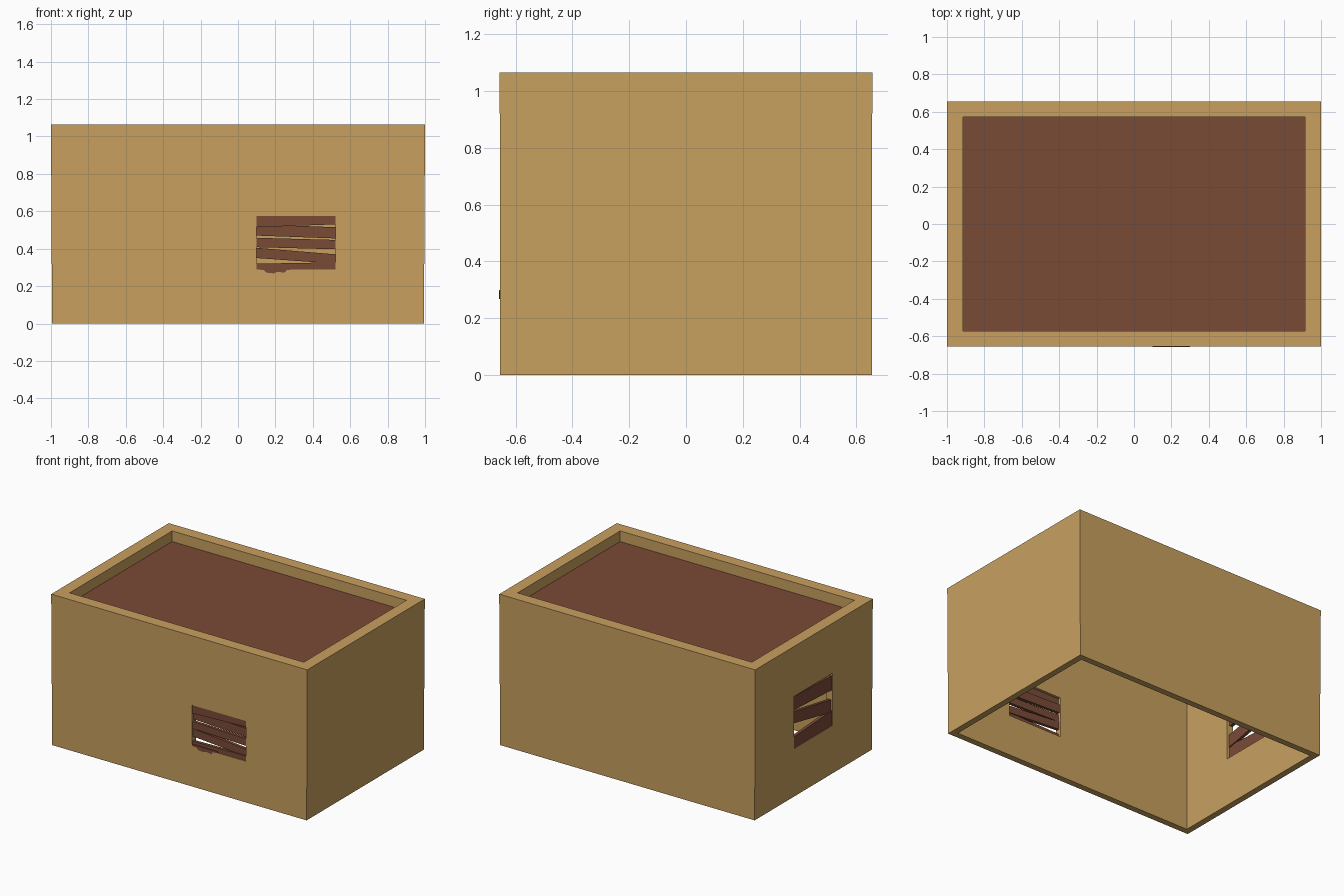
import bpy
import bmesh

if "Cube" in bpy.data.objects:
    bpy.data.objects.remove(bpy.data.objects["Cube"], do_unlink=True)


def material(name, color):
    mat = bpy.data.materials.new(name)
    mat.use_nodes = True
    mat.diffuse_color = color
    mat.node_tree.nodes["Principled BSDF"].inputs["Base Color"].default_value = color
    return mat


SAND = material("sandstone", (0.578, 0.352, 0.115, 1))
WOOD = material("brown_wood", (0.195, 0.069, 0.037, 1))


def finish(name, bm, *mats):
    bmesh.ops.recalc_face_normals(bm, faces=bm.faces)
    mesh = bpy.data.meshes.new(name)
    bm.to_mesh(mesh)
    bm.free()
    for mat in mats:
        mesh.materials.append(mat)
    obj = bpy.data.objects.new(name, mesh)
    bpy.context.collection.objects.link(obj)
    return obj


def loft(name, rings, *mats):
    """Join rings of points with side faces and close both ends."""
    bm = bmesh.new()
    loops = [[bm.verts.new(p) for p in ring] for ring in rings]
    for a, b in zip(loops, loops[1:]):
        for i in range(len(a)):
            j = (i + 1) % len(a)
            bm.faces.new((a[i], a[j], b[j], b[i]))
    bm.faces.new(loops[0])
    last = bm.faces.new(loops[-1])
    last.material_index = len(mats) - 1
    return finish(name, bm, *mats)


def rect(hx, hy, z):
    return [(-hx, -hy, z), (hx, -hy, z), (hx, hy, z), (-hx, hy, z)]


# Open-bottomed house shell with a parapet; the sunken roof is brown
shell = loft("house_shell", [
    rect(0.95, 0.61, 0.945), rect(0.95, 0.61, 0),
    rect(0.994, 0.654, 0), rect(1, 0.656, 1.065),
    rect(0.915, 0.572, 1.065), rect(0.915, 0.572, 0.99)], SAND, WOOD)


# Each wall maps (distance along, depth inward, height) to a point
def front_wall(u, d, z):
    return (u, -0.655 + d, z)


def side_wall(u, d, z):
    return (-0.998 + d, -u, z)


def slab(name, wall, outline, near, far, mat):
    rings = [[wall(u, d, z) for u, z in outline] for d in (near, far)]
    return loft(name, rings, mat)


def cut_window(wall, u0, u1, z0, z1):
    outline = [(u0, z0), (u1, z0), (u1, z1), (u0, z1)]
    cutter = slab("window_cutter", wall, outline, -0.1, 0.15, SAND)
    cutter.hide_render = True
    mod = shell.modifiers.new("window", "BOOLEAN")
    mod.operation = "DIFFERENCE"
    mod.solver = "EXACT"
    mod.object = cutter
    bpy.context.view_layer.objects.active = shell
    bpy.ops.object.modifier_apply(modifier=mod.name)
    bpy.data.objects.remove(cutter, do_unlink=True)


def board_up(name, wall, u0, u1, boards):
    """Boards are (left top, left bottom, right top, right bottom, depth)."""
    for i, (lt, lb, rt, rb, d) in enumerate(boards, 1):
        outline = [(u0, lb), (u1, rb), (u1, rt), (u0, lt)]
        slab(f"{name}_{i}", wall, outline, d, d + 0.022, WOOD)


# Window openings
cut_window(front_wall, 0.1, 0.52, 0.29, 0.575)
cut_window(side_wall, -0.22, 0.21, 0.34, 0.71)

# Crooked boards across the windows
board_up("front_board", front_wall, 0.1, 0.52, [
    (0.575, 0.515, 0.575, 0.53, 0.005),
    (0.53, 0.47, 0.515, 0.455, 0.014),
    (0.458, 0.408, 0.447, 0.397, 0.005),
    (0.405, 0.35, 0.37, 0.32, 0.01),
    (0.32, 0.29, 0.327, 0.29, 0.003)])
board_up("side_board", side_wall, -0.22, 0.21, [
    (0.705, 0.61, 0.69, 0.59, 0.006),
    (0.595, 0.515, 0.52, 0.43, 0.012),
    (0.42, 0.34, 0.445, 0.34, 0.005)])

# Splintered edge under the front window
slab("front_splinter", front_wall,
     [(0.1, 0.29), (0.14, 0.285), (0.15, 0.272), (0.19, 0.268), (0.21, 0.276),
      (0.25, 0.272), (0.26, 0.285), (0.3, 0.29), (0.3, 0.3), (0.1, 0.3)],
     -0.003, 0.006, WOOD)
